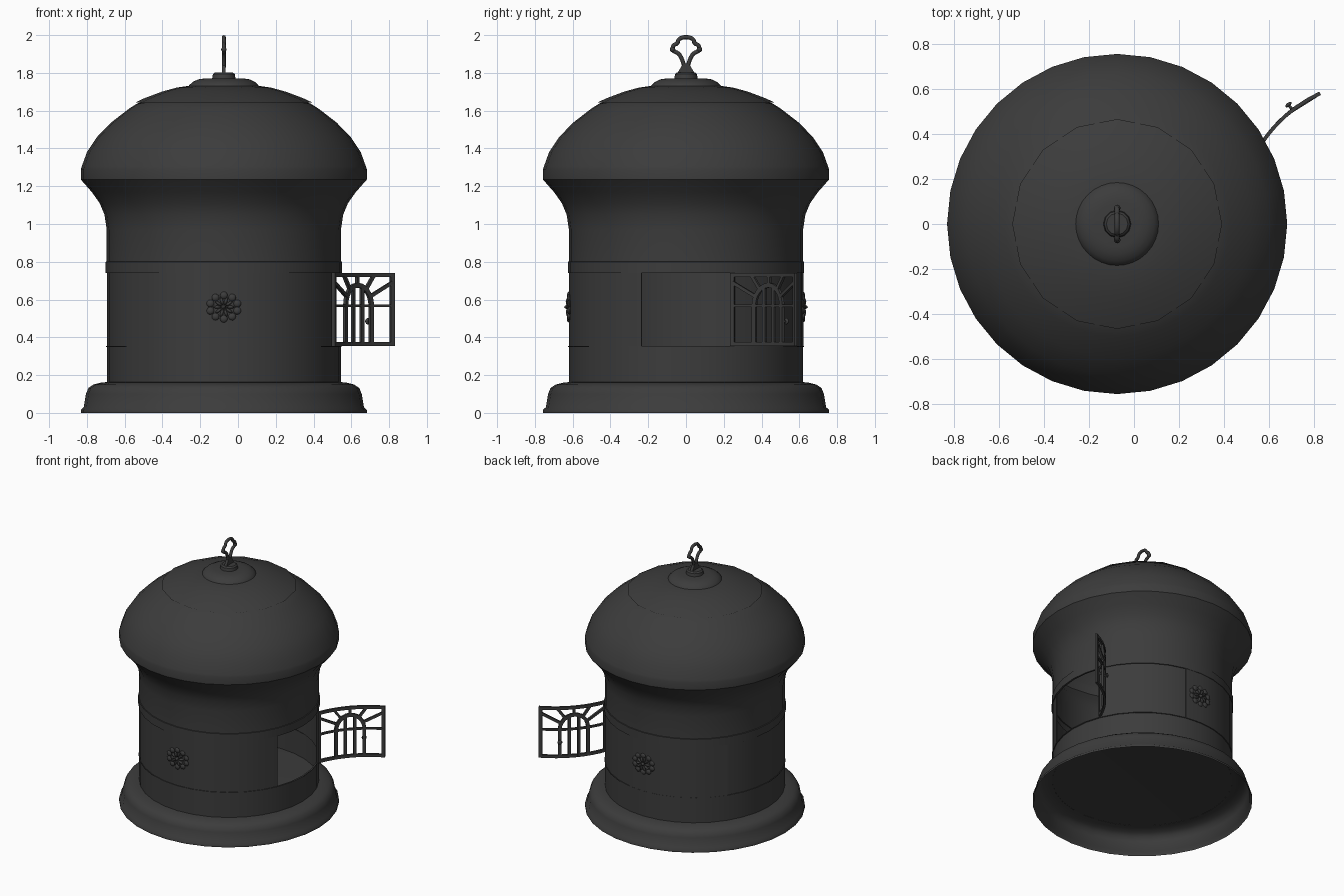
import bpy, bmesh, math
from math import pi, sin, cos, radians
from mathutils import Vector, Matrix

if "Cube" in bpy.data.objects:
    bpy.data.objects.remove(bpy.data.objects["Cube"])

CX, R = -0.075, 0.62          # body axis and wall radius
Z0, Z1 = 0.355, 0.74          # door opening heights
HALF = radians(22.5)          # half angle of the opening
iron = bpy.data.materials.new("dark_iron")
iron.diffuse_color = (0.045, 0.045, 0.045, 1)
iron.use_nodes = True
iron.node_tree.nodes["Principled BSDF"].inputs["Base Color"].default_value = iron.diffuse_color


def finish(bm, name, angle=35):
    bmesh.ops.recalc_face_normals(bm, faces=bm.faces)
    me = bpy.data.meshes.new(name)
    bm.to_mesh(me)
    bm.free()
    ob = bpy.data.objects.new(name, me)
    bpy.context.collection.objects.link(ob)
    me.materials.append(iron)
    bpy.ops.object.select_all(action='DESELECT')
    ob.select_set(True)
    bpy.context.view_layer.objects.active = ob
    bpy.ops.object.shade_smooth_by_angle(angle=radians(angle))
    return ob


def lathe(name, prof, n=32, a0=0.0, a1=2 * pi, closed=False, angle=35):
    """Turn an (r, z) profile about the body axis, fully or through an arc."""
    bm = bmesh.new()
    full = a1 - a0 > 6.28
    rows = []
    for i in range(n if full else n + 1):
        a = a0 + (a1 - a0) * i / n
        rows.append([bm.verts.new((CX + r * cos(a), r * sin(a), z)) for r, z in prof])
    m = len(prof)
    for i in range(n):
        p, q = rows[i], rows[(i + 1) % len(rows)]
        for j in range(m if closed else m - 1):
            k = (j + 1) % m
            bm.faces.new((p[j], q[j], q[k], p[k]))
    if closed and not full:
        bm.faces.new(rows[0])
        bm.faces.new(rows[-1])
    bmesh.ops.remove_doubles(bm, verts=bm.verts, dist=1e-5)
    return finish(bm, name, angle)


# Plinth (hollow underneath, its top is the floor), lower drum, upper drum with flared neck
lathe("plinth", [(.757, 0), (.757, .016), (.742, .03), (.73, .1), (.717, .132),
                 (.69, .15), (.65, .16), (.61, .164), (0, .165)], angle=60)
lathe("lower_drum", [(.619, .162), (.619, .348), (.624, .35), (.624, Z0), (.612, Z0)])
lathe("upper_drum", [(.612, Z1), (.626, Z1), (.626, .8), (.62, .801), (.62, .97), (.632, 1.05),
                     (.657, 1.11), (.698, 1.168), (.757, 1.235)])
# Firebox wall, left open for the door, and the fixed back panel
lathe("firebox_wall", [(.619, Z0), (.619, Z1), (.612, Z1), (.612, Z0)],
      28, HALF, 2 * pi - HALF, closed=True)
lathe("back_panel", [(.623, Z0), (.623, Z1), (.614, Z1), (.614, Z0)],
      6, radians(78.75), radians(146.25), closed=True)
# Domed roof with rim, stepped cap and crown
lathe("dome", [(.757, 1.235), (.757, 1.29), (.752, 1.305), (.725, 1.38), (.672, 1.46),
               (.597, 1.537), (.5, 1.612), (.46, 1.637), (.36, 1.675), (0, 1.70)], angle=20)
lathe("roof_cap", [(.467, 1.644), (.425, 1.664), (.33, 1.7), (.25, 1.722), (.18, 1.732),
                   (0, 1.735)], 16)
lathe("crown", [(.187, 1.725), (.183, 1.735), (.165, 1.752), (.135, 1.766), (.1, 1.771),
                (0, 1.772)], 32)
lathe("finial_base", [(.062, 1.77), (.058, 1.793), (.048, 1.802), (0, 1.803)], 12)

# Finial: flat tapered stem carrying a trefoil wire loop with side knobs, in the y-z plane
bm = bmesh.new()
stem = [(.045, 1.8), (.03, 1.825), (.015, 1.85)]
outline = stem + [(-y, z) for y, z in reversed(stem)]
f = bm.faces.new([bm.verts.new((CX - .01, y, z)) for y, z in outline])
ext = bmesh.ops.extrude_face_region(bm, geom=[f])["geom"]
bmesh.ops.translate(bm, vec=(.02, 0, 0),
                    verts=[g for g in ext if isinstance(g, bmesh.types.BMVert)])
if not f.is_valid or len(bm.faces) < 8:
    bm.faces.new([v for v in f.verts])
finish(bm, "finial_stem")
side = [(.009, 1.83), (.020, 1.868), (.04, 1.902), (.068, 1.92), (.066, 1.945),
        (.047, 1.956), (.037, 1.977)]
pts = side + [(0, 1.989)] + [(-y, z) for y, z in reversed(side)]
cu = bpy.data.curves.new("finial_loop", 'CURVE')
cu.dimensions, cu.bevel_depth, cu.bevel_resolution, cu.resolution_u = '3D', .011, 2, 4
sp = cu.splines.new('BEZIER')
sp.bezier_points.add(len(pts) - 1)
for b, (y, z) in zip(sp.bezier_points, pts):
    b.co = (CX, y, z)
    b.handle_left_type = b.handle_right_type = 'AUTO'
cu.materials.append(iron)
bpy.context.collection.objects.link(bpy.data.objects.new("finial_loop", cu))
bm = bmesh.new()
for s in (1, -1):
    bmesh.ops.create_uvsphere(bm, u_segments=10, v_segments=6, radius=.015,
                              matrix=Matrix.Translation((CX, s * .071, 1.924)))
finish(bm, "finial_knobs")


# Rosettes on front and back: petals, centre boss and a scalloped rim of leaves
def rosette(name, sgn):
    bm = bmesh.new()

    def blob(u, v, rot, scale):
        mat = (Matrix.Translation((CX + u, sgn * math.sqrt(.621 ** 2 - u * u), .56 + v))
               @ Matrix.Rotation(-rot, 4, 'Y') @ Matrix.Diagonal((*scale, 1)))
        bmesh.ops.create_uvsphere(bm, u_segments=8, v_segments=6, radius=1, matrix=mat)

    blob(0, 0, 0, (.012, .024, .012))
    for i in range(10):
        a = 2 * pi * i / 10
        blob(.035 * cos(a), .033 * sin(a), a, (.021, .016, .008))
        a += pi / 10
        blob(.075 * cos(a), .062 * sin(a), a, (.02, .01, .02))
    finish(bm, name, 60)


rosette("front_rosette", -1)
rosette("back_rosette", 1)

# Open door: flat bars in (s, z), bent round the wall radius, then swung on the hinge
hinge = Vector((CX + R * cos(HALF) + .004, R * sin(HALF), 0))
swing = (Matrix.Translation(hinge) @ Matrix.Rotation(radians(137), 4, 'Z')
         @ Matrix.Translation(-hinge))
door = bmesh.new()


def bend(s, z, r):
    return swing @ Vector((CX + r * cos(s / R), r * sin(s / R), z))


def bar(path, w, r0=.612, r1=.628):
    path = [Vector(p) for p in path]
    rings = []
    for i, p in enumerate(path):
        d = (path[min(i + 1, len(path) - 1)] - path[max(i - 1, 0)]).normalized()
        o = Vector((-d.y, d.x)) * w / 2
        rings.append([door.verts.new(bend(q.x, q.y, r))
                      for q, r in ((p + o, r0), (p + o, r1), (p - o, r1), (p - o, r0))])
    for a, b in zip(rings, rings[1:]):
        for j in range(4):
            k = (j + 1) % 4
            door.faces.new((a[j], b[j], b[k], a[k]))
    door.faces.new(rings[0])
    door.faces.new(rings[-1])


S = R * HALF
spring, ar = .568, .1
for z, w in ((Z0 + .01, .022), (Z1 - .01, .022), (spring, .014)):       # rails
    bar([(-S + 2 * S * i / 8, z) for i in range(9)], w)
for sgn in (1, -1):
    bar([(sgn * (S - .012), Z0), (sgn * (S - .012), Z1)], .024)         # stiles
    bar([(sgn * .034, Z0), (sgn * .034, .66)], .02)                     # mullions
    for deg in (28, 54):                                                # fan spokes
        a = radians(deg)
        end = min((S - .01) / cos(a), (Z1 - .01 - spring) / sin(a))
        bar([(sgn * r * cos(a), spring + r * sin(a)) for r in (ar, end)], .018)
bar([(0, spring + ar), (0, Z1 - .01)], .018)
arch = [(ar * cos(pi * i / 12), spring + ar * 1.08 * sin(pi * i / 12)) for i in range(13)]
bar([(ar, Z0)] + arch + [(-ar, Z0)], .025)
finish(door, "grille_door")

# Door knob on the outer face
bm = bmesh.new()
for r, rad, flat in ((.634, .007, 2), (.65, .017, .5)):
    face = swing.to_3x3().to_4x4() @ Matrix.Rotation(-.1 / R, 4, 'Z')
    bmesh.ops.create_uvsphere(bm, u_segments=12, v_segments=8, radius=rad,
                              matrix=Matrix.Translation(bend(-.1, .485, r)) @ face
                              @ Matrix.Diagonal((flat, 1, 1, 1)))
finish(bm, "door_knob", 60)
